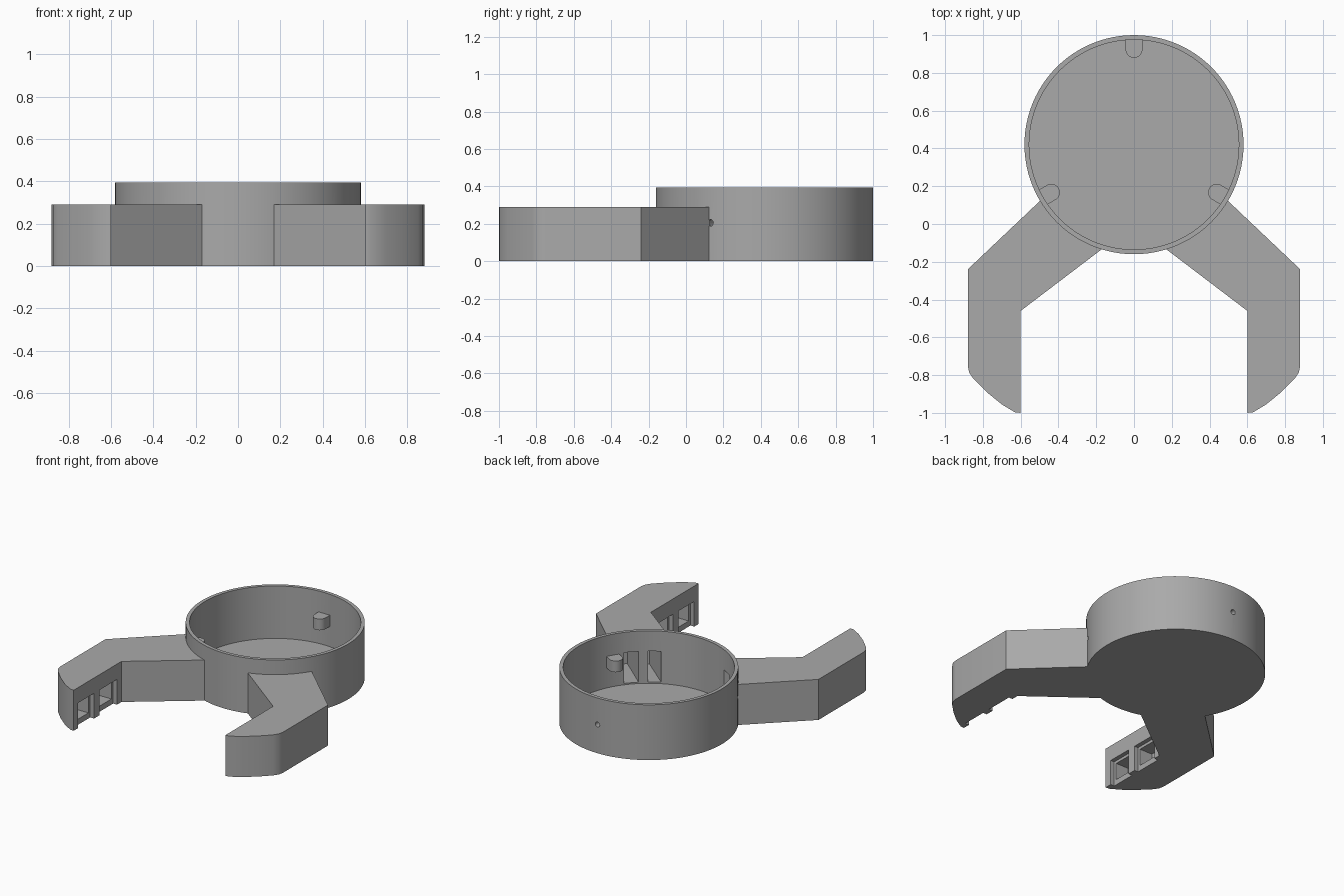
import bpy, bmesh, math
from mathutils import Matrix, Vector

cube = bpy.data.objects.get("Cube")
if cube:
    bpy.data.objects.remove(cube, do_unlink=True)

grey = bpy.data.materials.new("plain grey")
grey.use_nodes = True
grey.diffuse_color = (0.4, 0.4, 0.4, 1)
grey.node_tree.nodes["Principled BSDF"].inputs["Base Color"].default_value = (0.4, 0.4, 0.4, 1)

CENTRE = Vector((0, 0.42, 0))
OUTER, INNER = 0.58, 0.555
CUP_H, ARM_H, FLOOR = 0.395, 0.29, 0.02


def finish(name, bm):
    bmesh.ops.recalc_face_normals(bm, faces=bm.faces)
    mesh = bpy.data.meshes.new(name)
    bm.to_mesh(mesh)
    bm.free()
    mesh.materials.append(grey)
    obj = bpy.data.objects.new(name, mesh)
    bpy.context.collection.objects.link(obj)
    return obj


def prism(name, outline, z0, z1, side=1):
    """Extrude an outline upwards; side=-1 mirrors it in x."""
    bm = bmesh.new()
    face = bm.faces.new([bm.verts.new((x * side, y, z0)) for x, y in outline])
    top = bmesh.ops.extrude_face_region(bm, geom=[face])["geom"]
    bmesh.ops.translate(bm, vec=(0, 0, z1 - z0),
                        verts=[v for v in top if isinstance(v, bmesh.types.BMVert)])
    return finish(name, bm)


def disc(name, radius, z0, z1, segments=96):
    ring = [math.tau * i / segments for i in range(segments)]
    return prism(name, [(radius * math.cos(a), CENTRE.y + radius * math.sin(a)) for a in ring], z0, z1)


def drill(name, angle):
    """Radial screw hole through the wall and a lug."""
    bm = bmesh.new()
    out = Vector((math.cos(angle), math.sin(angle), 0))
    turn = out.to_track_quat('Z', 'Y').to_matrix().to_4x4()
    place = Matrix.Translation(CENTRE + out * 0.55 + Vector((0, 0, 0.205)))
    bmesh.ops.create_cone(bm, cap_ends=True, segments=16, radius1=0.018, radius2=0.018,
                          depth=0.12, matrix=place @ turn)
    return finish(name, bm)


def cut(obj, cutters):
    """Subtract each cutter from the object and bake the result."""
    for c in cutters:
        mod = obj.modifiers.new("cut", 'BOOLEAN')
        mod.operation, mod.solver, mod.object = 'DIFFERENCE', 'EXACT', c
    bpy.context.view_layer.update()
    done = obj.evaluated_get(bpy.context.evaluated_depsgraph_get())
    mesh = bpy.data.meshes.new_from_object(done)
    obj.modifiers.clear()
    obj.data = mesh


ARM = [(0.1, -0.08), (0.6, -0.46), (0.6, -1), (0.63, -0.997), (0.70, -0.955), (0.78, -0.89),
       (0.85, -0.82), (0.873, -0.785), (0.88, -0.75), (0.88, -0.24), (0.4, 0.215)]
CHANNELS = [[(0.394, 0.112), (0.328, 0.043), (0.594, -0.185), (0.66, -0.115)],
            [(0.28, 0.005), (0.2, -0.035), (0.47, -0.26), (0.546, -0.22)]]
BAYS = [(-0.95, -0.77), (-0.71, -0.51)]

cutters, all_channels = [], []
cavity = disc("cavity_cutter", INNER, FLOOR, 0.6)
core = disc("core_cutter", 0.57, -0.1, 0.6)
cutters += [cavity, core]

# Forked arms with two recessed bays on the inner face and hollow passages to the cup
parts = []
for side, label in ((1, "left"), (-1, "right")):
    arm = prism(label + "_arm", ARM, 0, ARM_H, side)
    channels = [prism("channel_cutter", c, 0.03, 0.25, side) for c in CHANNELS]
    bays = []
    for y0, y1 in BAYS:
        for depth, inset, z0, z1 in ((0.03, 0, -0.05, 0.18), (0.13, 0.02, 0.04, 0.16)):
            a, b = y0 + inset, y1 - inset
            bays.append(prism("bay_cutter", [(0.55, a), (0.6 + depth, a), (0.6 + depth, b), (0.55, b)],
                              z0, z1, side))
    cut(arm, [core] + channels + bays)
    all_channels += channels
    cutters += channels + bays
    parts.append(arm)

# Round cup
holes = [drill("hole_cutter", math.radians(a)) for a in (90, 210, 330)]
cutters += holes
cup = disc("round_cup", OUTER, 0, CUP_H)
cut(cup, [cavity] + all_channels + holes)
parts.append(cup)

# Three round-nosed screw lugs on the inside wall
for name, degrees, hole in zip(("back_lug", "right_lug", "left_lug"), (90, 210, 330), holes):
    angle = math.radians(degrees)
    out = Vector((math.cos(angle), math.sin(angle)))
    across = Vector((-out.y, out.x))
    shape = [(0.562, -0.045), (0.562, 0.045)]
    for i in range(13):
        t = math.pi * i / 12
        shape.append((0.505 - 0.045 * math.sin(t), 0.045 * math.cos(t)))
    outline = [CENTRE.xy + out * r + across * w for r, w in shape]
    lug = prism(name, outline, 0.165, 0.245)
    cut(lug, [hole])
    parts.append(lug)

for c in cutters:
    bpy.data.objects.remove(c, do_unlink=True)

# Smooth the curved walls, keep edges crisp
bpy.ops.object.select_all(action='DESELECT')
for p in parts:
    p.select_set(True)
bpy.context.view_layer.objects.active = cup
bpy.ops.object.shade_smooth_by_angle(angle=math.radians(30))
